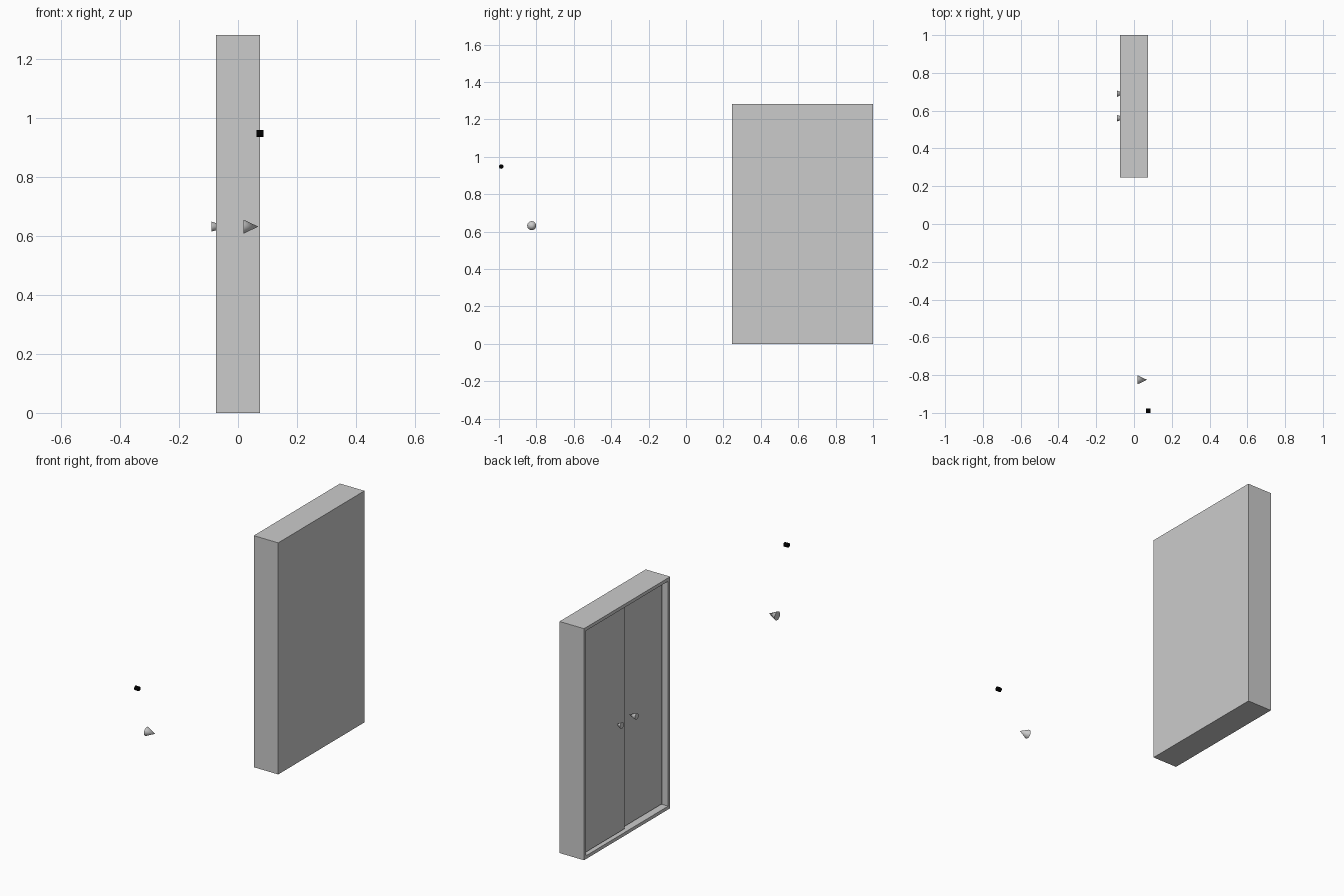
import bpy, bmesh, math
from mathutils import Matrix, Vector

cube = bpy.data.objects.get("Cube")
if cube:
    bpy.data.objects.remove(cube, do_unlink=True)


def material(name, colour):
    m = bpy.data.materials.new(name)
    m.use_nodes = True
    m.diffuse_color = colour
    m.node_tree.nodes["Principled BSDF"].inputs["Base Color"].default_value = colour
    return m


grey = material("light grey", (0.6, 0.6, 0.6, 1))
black = material("black", (0, 0, 0, 1))


def finish(name, bm, mat, smooth=False):
    mesh = bpy.data.meshes.new(name)
    bm.to_mesh(mesh)
    bm.free()
    mesh.materials.append(mat)
    obj = bpy.data.objects.new(name, mesh)
    bpy.context.collection.objects.link(obj)
    if smooth:
        bpy.ops.object.select_all(action="DESELECT")
        obj.select_set(True)
        bpy.context.view_layer.objects.active = obj
        bpy.ops.object.shade_smooth_by_angle(angle=math.radians(40))
    return obj


def box_mesh(low, high):
    low, high = Vector(low), Vector(high)
    bm = bmesh.new()
    bmesh.ops.create_cube(bm, size=1, matrix=Matrix.Translation((low + high) / 2)
                          @ Matrix.Diagonal((*(high - low), 1)))
    return bm


def round_part(name, x0, x1, y, z, r0, r1, mat, sides=32):
    # Cone or cylinder along x, from radius r0 at x0 to r1 at x1
    bm = bmesh.new()
    bmesh.ops.create_cone(bm, cap_ends=True, segments=sides, radius1=r0, radius2=r1,
                          depth=x1 - x0, matrix=Matrix.Translation(((x0 + x1) / 2, y, z))
                          @ Matrix.Rotation(math.pi / 2, 4, "Y"))
    return finish(name, bm, mat, True)


FRONT, BACK, NEAR, FAR, TOP = -0.075, 0.075, 0.245, 1.0, 1.283
RIM, FLOOR = 0.026, -0.015
MID = (NEAR + FAR) / 2

# Cabinet shell with a rimmed recess on its door side
bm = box_mesh((FRONT, NEAR, 0), (BACK, FAR, TOP))
bm.faces.ensure_lookup_table()
face = min(bm.faces, key=lambda f: f.calc_center_median().x)
bmesh.ops.inset_region(bm, faces=[face], thickness=RIM)
inner = bmesh.ops.extrude_face_region(bm, geom=[face])["geom"]
bmesh.ops.translate(bm, vec=(FLOOR - FRONT, 0, 0),
                    verts=[v for v in inner if isinstance(v, bmesh.types.BMVert)])
if face.is_valid:
    bmesh.ops.delete(bm, geom=[face], context="FACES")
bmesh.ops.recalc_face_normals(bm, faces=bm.faces)
finish("cabinet_shell", bm, grey)

# Two overlapping sliding doors, the far one in front
for name, y0, y1, x in (("far_door", MID, FAR - RIM, -0.059),
                        ("near_door", NEAR + RIM, MID, -0.043)):
    finish(name, box_mesh((x, y0, RIM), (FLOOR, y1, TOP - RIM)), grey)

# Tapered knobs, narrow end in the doors
for name, y, tip in (("far_knob", 0.69, -0.053), ("near_knob", 0.56, -0.038)):
    round_part(name, -0.09, tip, y, 0.632, 0.017, 0.0, grey)

# Loose pieces standing apart from the cabinet
round_part("loose_cone", 0.018, 0.069, -0.825, 0.632, 0.024, 0.0, grey)
round_part("small_black_cylinder", 0.063, 0.087, -0.988, 0.948, 0.012, 0.012, black, 16)
